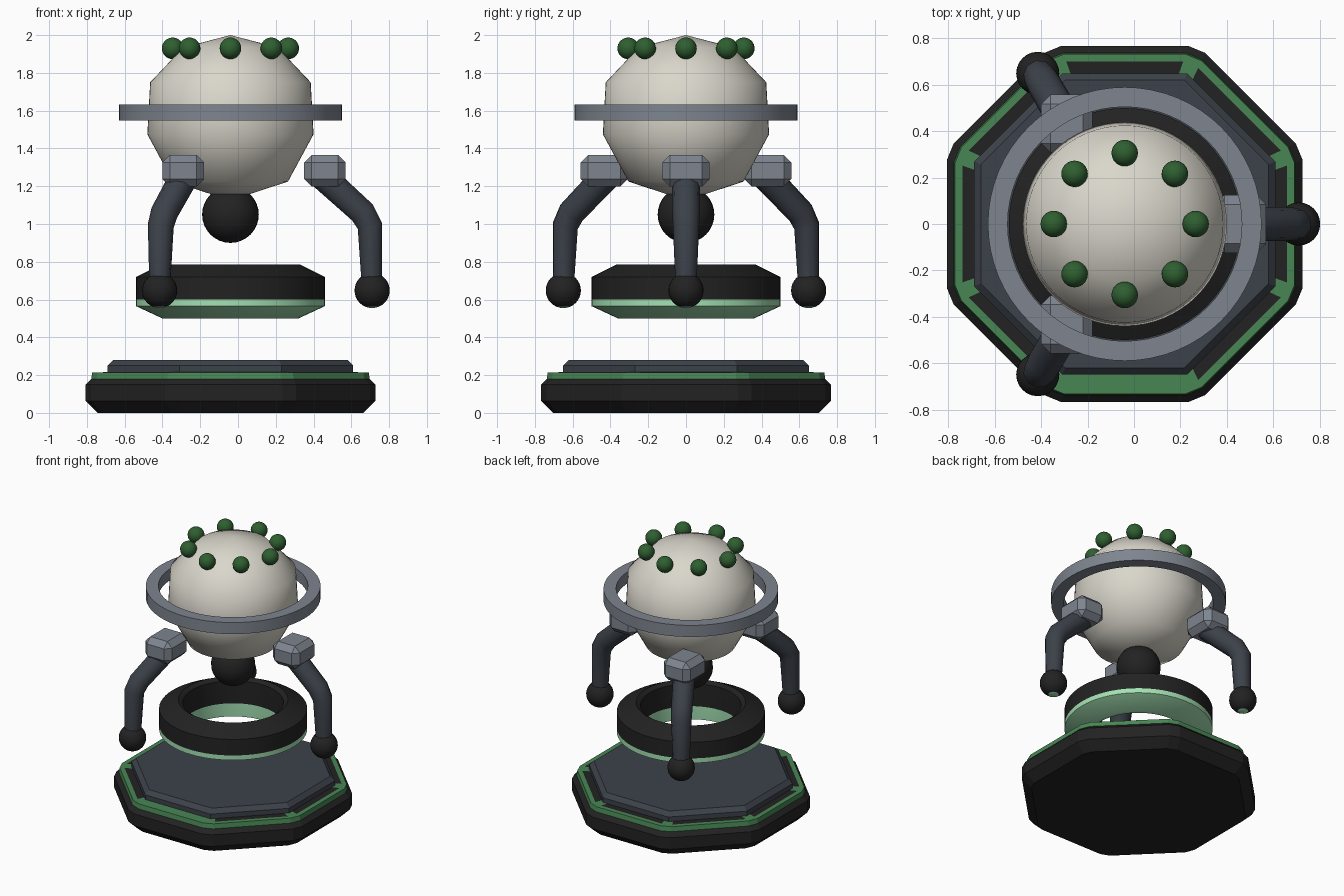
import bpy, bmesh, math
from mathutils import Vector

if "Cube" in bpy.data.objects:
    bpy.data.objects.remove(bpy.data.objects["Cube"])

CX = -0.04  # the body axis sits slightly left of the origin


def material(name, r, g, b):
    m = bpy.data.materials.new(name)
    m.diffuse_color = (r, g, b, 1)
    m.use_nodes = True
    m.node_tree.nodes["Principled BSDF"].inputs["Base Color"].default_value = m.diffuse_color
    return m


CREAM = material("cream", 0.70, 0.68, 0.60)
GREY = material("steel grey", 0.21, 0.235, 0.275)
SLATE = material("dark slate", 0.045, 0.054, 0.068)
BLACK = material("soft black", 0.016, 0.016, 0.016)
GREEN = material("green trim", 0.065, 0.24, 0.09)
STUD = material("deep green", 0.028, 0.115, 0.03)
MINT = material("mint glow", 0.37, 0.75, 0.45)


def smooth(ob, angle):
    bpy.ops.object.select_all(action='DESELECT')
    ob.select_set(True)
    bpy.context.view_layer.objects.active = ob
    bpy.ops.object.shade_smooth_by_angle(angle=math.radians(angle))


def lathe(name, profile, mats, angles, scale=1.0, closed=False, rule=None, smooth_angle=None):
    """Sweep an (r, z) profile around the body axis through the given angles."""
    bm = bmesh.new()
    rows = [[bm.verts.new((CX + r * scale * math.cos(a), r * scale * math.sin(a), z))
             for a in angles] for r, z in profile]
    n, count = len(angles), len(rows)
    for i in range(count if closed else count - 1):
        lo, hi = rows[i], rows[(i + 1) % count]
        for j in range(n):
            k = (j + 1) % n
            bm.faces.new((lo[j], lo[k], hi[k], hi[j]))
    if not closed:
        for row in (rows[0], rows[-1]):
            if (row[0].co - row[n // 2].co).length > 1e-4:
                bm.faces.new(row)
    bmesh.ops.remove_doubles(bm, verts=bm.verts[:], dist=1e-5)
    bmesh.ops.recalc_face_normals(bm, faces=bm.faces[:])
    if rule:
        for f in bm.faces:
            f.material_index = rule(f)
    me = bpy.data.meshes.new(name)
    bm.to_mesh(me)
    bm.free()
    for m in mats:
        me.materials.append(m)
    ob = bpy.data.objects.new(name, me)
    bpy.context.collection.objects.link(ob)
    if smooth_angle:
        smooth(ob, smooth_angle)
    return ob


def ball(name, loc, radius, mats, rule=None):
    bpy.ops.mesh.primitive_uv_sphere_add(segments=24, ring_count=16, radius=radius, location=loc)
    ob = bpy.context.object
    ob.name = name
    for m in mats:
        ob.data.materials.append(m)
    if rule:
        for p in ob.data.polygons:
            p.material_index = rule(p)
    smooth(ob, 60)
    return ob


ROUND = [math.tau * i / 64 for i in range(64)]
OCT = [math.radians(45 * i + 22.5) for i in range(8)]
# octagon with clipped corners
CLIP = [math.radians(45 * i + s) for i in range(8) for s in (-19.8, 19.8)]


# stepped octagonal base with green trim on the upper rim
def base_rule(f):
    c = f.calc_center_median()
    if 0.181 < c.z < 0.216:
        r = math.hypot(c.x - CX, c.y)
        if r > 0.69:
            return 1
        if r > 0.3 and abs(c.x - CX) < 0.05 and c.y < 0:
            return 1  # wider trim along the front
    return 0


lathe("base", [(0.704, 0), (0.767, 0.063), (0.767, 0.15), (0.737, 0.18), (0.732, 0.215),
               (0.70, 0.2151), (0.645, 0.2152)],
      [BLACK, GREEN], CLIP, 1 / math.cos(math.radians(19.8)), rule=base_rule)
lathe("base_plate", [(0.65, 0.205), (0.65, 0.25), (0.62, 0.28)],
      [SLATE], OCT, 1 / math.cos(math.radians(22.5)))

# hovering ring: black upper half, mint lower half
lathe("hover_ring", [(0.50, 0.60), (0.50, 0.72), (0.37, 0.785), (0.34, 0.765), (0.335, 0.60),
                     (0.34, 0.50), (0.36, 0.50), (0.50, 0.565)],
      [BLACK, MINT], ROUND, closed=True, smooth_angle=35,
      rule=lambda f: 1 if f.calc_center_median().z < 0.6 else 0)

# main body, its lower ball and the halo ring
lathe("body", [(0, 1.15), (0.10, 1.157), (0.305, 1.225), (0.44, 1.475), (0.425, 1.75),
               (0.25, 1.935), (0, 2.0)], [CREAM], ROUND, smooth_angle=60)
ball("lower_ball", (CX, 0, 1.05), 0.15, [BLACK])
lathe("halo_ring", [(0.59, 1.547), (0.59, 1.633), (0.505, 1.633), (0.505, 1.547)],
      [GREY], ROUND, closed=True, smooth_angle=35)

# crown of studs
for i in range(8):
    a = math.tau * i / 8
    ball(f"crown_stud_{i + 1}", (CX + 0.306 * math.cos(a), 0.306 * math.sin(a), 1.93), 0.057, [STUD])

# three arms: shoulder block, bent tube, round tip with mint underside
for i in range(3):
    a = math.tau * i / 3
    d = Vector((math.cos(a), math.sin(a), 0))
    o = Vector((CX, 0, 0))

    bpy.ops.mesh.primitive_cube_add(size=1, location=o + d * 0.5 + Vector((0, 0, 1.282)))
    block = bpy.context.object
    block.name = f"shoulder_block_{i + 1}"
    block.scale = (0.22, 0.25, 0.168)
    bpy.ops.object.transform_apply(location=False, rotation=False, scale=True)
    block.data.materials.append(GREY)
    bev = block.modifiers.new("bevel", 'BEVEL')
    bev.width, bev.segments = 0.04, 1

    cu = bpy.data.curves.new(f"arm_{i + 1}", 'CURVE')
    cu.dimensions = '3D'
    cu.bevel_depth, cu.bevel_resolution, cu.use_fill_caps = 0.066, 3, True
    path = [(0.48, 1.26), (0.70, 1.06), (0.738, 0.99), (0.748, 0.68)]
    sp = cu.splines.new('POLY')
    sp.points.add(len(path) - 1)
    for p, (r, z), rad in zip(sp.points, path, (1.15, 1.1, 1.05, 0.85)):
        p.co = (*(o + d * r + Vector((0, 0, z))), 1)
        p.radius = rad
    cu.materials.append(SLATE)
    arm = bpy.data.objects.new(f"arm_{i + 1}", cu)
    bpy.context.collection.objects.link(arm)
    bpy.ops.object.select_all(action='DESELECT')
    arm.select_set(True)
    bpy.context.view_layer.objects.active = arm
    bpy.ops.object.convert(target='MESH')
    smooth(bpy.context.object, 50)

    ball(f"arm_tip_{i + 1}", o + d * 0.75 + Vector((0, 0, 0.648)), 0.093, [BLACK, MINT],
         rule=lambda p: 1 if p.center.z < -0.082 else 0)
